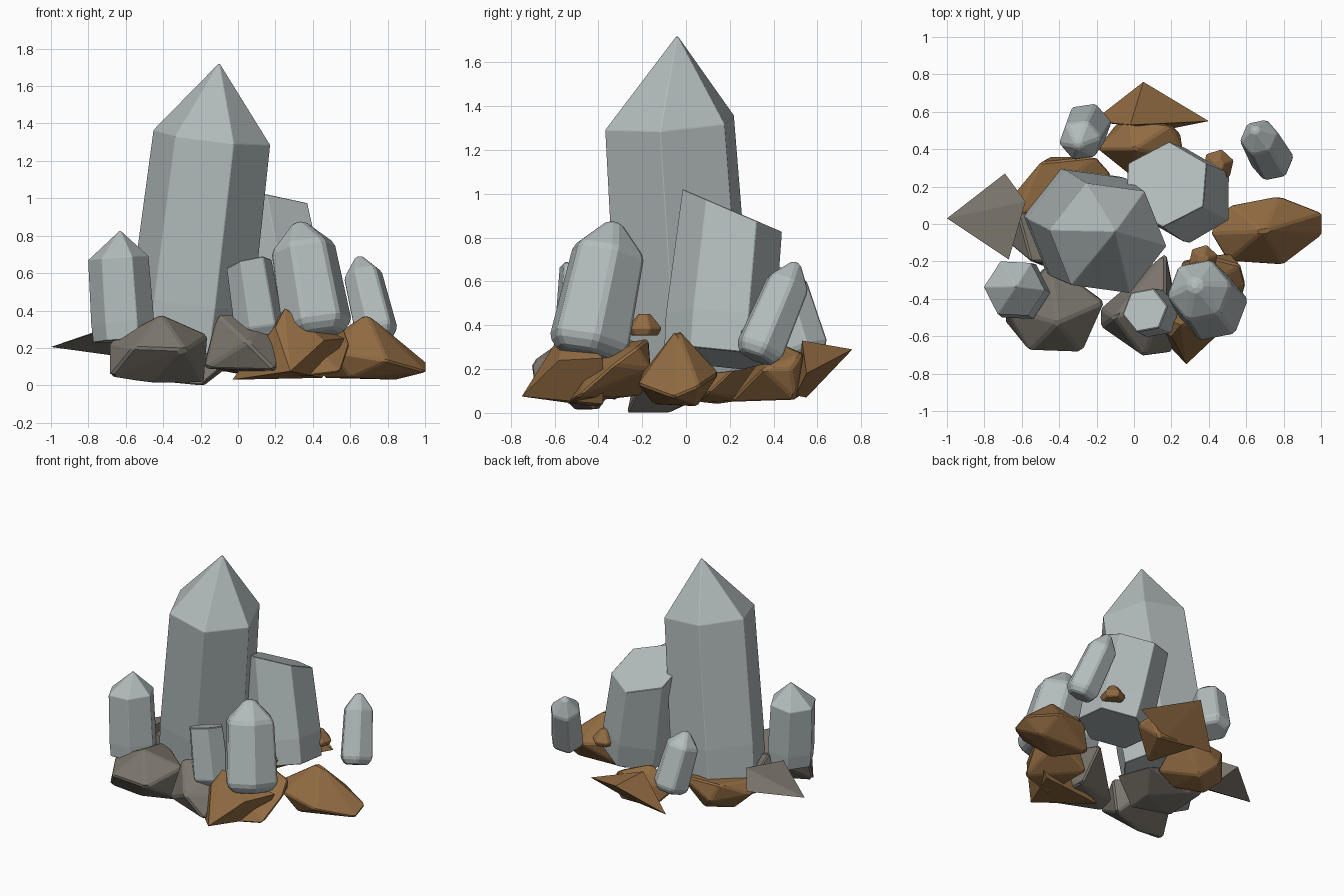
import bpy, bmesh, math
from mathutils import Vector


def material(name, rgb):
    m = bpy.data.materials.new(name)
    m.diffuse_color = (*rgb, 1)
    return m


CRYSTAL = material("silver crystal", (0.45, 0.50, 0.50))
BROWN = material("brown rock", (0.29, 0.15, 0.055))
GREY = material("grey rock", (0.20, 0.18, 0.15))


def solid(name, points, mat, bevel=0.0, cut=None):
    """Faceted convex solid around the points, optionally cut flat and bevelled."""
    bm = bmesh.new()
    for p in points:
        bm.verts.new(p)
    bmesh.ops.convex_hull(bm, input=bm.verts[:])
    loose = [v for v in bm.verts if not v.link_faces]
    bmesh.ops.delete(bm, geom=loose, context='VERTS')
    if cut:
        geom = bm.verts[:] + bm.edges[:] + bm.faces[:]
        bmesh.ops.bisect_plane(bm, geom=geom, plane_co=cut[0], plane_no=cut[1], clear_outer=True)
        rim = [e for e in bm.edges if e.is_boundary]
        bmesh.ops.holes_fill(bm, edges=rim, sides=0)
    bmesh.ops.dissolve_limit(bm, angle_limit=0.02, verts=bm.verts[:], edges=bm.edges[:])
    if bevel:
        bmesh.ops.bevel(bm, geom=bm.edges[:], offset=bevel, segments=1,
                        affect='EDGES', clamp_overlap=True)
    bmesh.ops.recalc_face_normals(bm, faces=bm.faces[:])
    me = bpy.data.meshes.new(name)
    bm.to_mesh(me)
    bm.free()
    me.materials.append(mat)
    ob = bpy.data.objects.new(name, me)
    bpy.context.collection.objects.link(ob)
    return ob


def crystal(name, base, top, radius, profile, spin, bevel, tip=None, cut=None):
    """Six-sided crystal along base -> top; profile holds (position, relative radius)."""
    base, axis = Vector(base), Vector(top) - Vector(base)
    turn = Vector((0, 0, 1)).rotation_difference(axis)
    points = [Vector(tip)] if tip else []
    for t, r in profile:
        for i in range(6):
            a = math.radians(spin + 60 * i)
            ring = Vector((math.cos(a), math.sin(a), 0)) * radius * r
            points.append(base + axis * t + turn @ ring)
    return solid(name, points, CRYSTAL, bevel, cut)


# Large sharp crystals
SHARP = [(0, 0.98), (0.22, 1.01), (1, 0.97)]
crystal("main_crystal", (-0.275, 0.0, 0.2), (-0.14, -0.075, 1.325), 0.328, SHARP, -8,
        0.003, tip=(-0.10, -0.04, 1.725))
crystal("left_crystal", (-0.61, -0.36, 0.24), (-0.64, -0.345, 0.68), 0.168, SHARP, -3,
        0.003, tip=(-0.63, -0.335, 0.83))
crystal("cut_crystal", (0.30, 0.14, 0.25), (0.13, 0.23, 1.13), 0.25,
        [(0, 0.97), (0.2, 1.01), (1, 0.92)], 30, 0.003,
        cut=((0.175, 0.21, 0.925), (0, 0.43, 1)))

# Small rounded crystals
BULLET = [(0, 0.74), (0.09, 1.02), (0.78, 0.92), (1, 0.2)]
STUB = [(0, 0.75), (0.1, 1.02), (1, 0.92)]
crystal("front_right_crystal", (0.43, -0.455, 0.265), (0.325, -0.325, 0.87), 0.194, BULLET, 10, 0.017)
crystal("back_right_crystal", (0.75, 0.32, 0.25), (0.645, 0.505, 0.685), 0.117, BULLET, 10, 0.011)
crystal("back_left_crystal", (-0.24, 0.54, 0.25), (-0.30, 0.42, 0.66), 0.128, BULLET, 10, 0.011)
crystal("front_stub_crystal", (0.12, -0.48, 0.26), (0.045, -0.457, 0.74), 0.133, STUB, 10, 0.006,
        cut=((0.055, -0.46, 0.65), (-0.24, 0.24, 1)))

# Grey rocks
solid("front_left_rock", [(-0.69, -0.45, 0.23), (-0.41, -0.53, 0.38), (-0.16, -0.42, 0.27),
      (-0.28, -0.69, 0.19), (-0.56, -0.68, 0.2), (-0.69, -0.52, 0.04), (-0.45, -0.5, 0.01),
      (-0.18, -0.4, 0.01), (-0.45, -0.2, 0.3)], GREY, 0.012)
solid("front_centre_rock", [(-0.18, -0.45, 0.12), (-0.11, -0.5, 0.38), (0.17, -0.4, 0.38),
      (0.24, -0.55, 0.22), (0.2, -0.69, 0.08), (0.05, -0.71, 0.23), (-0.18, -0.55, 0.09),
      (0.17, -0.15, 0.3), (0.2, -0.3, 0.06)], GREY, 0.012)
solid("middle_rock", [(-0.67, -0.1, 0.2), (-0.5, -0.22, 0.03), (-0.2, -0.27, 0.0),
      (-0.18, -0.08, 0.0), (-0.45, 0.05, 0.06), (-0.62, 0.06, 0.3), (-0.05, 0.1, 0.1),
      (-0.02, -0.2, 0.15), (-0.55, -0.2, 0.33)], GREY, 0.008)
solid("left_spike_rock", [(-1.0, 0.03, 0.205), (-0.69, 0.27, 0.26), (-0.67, -0.19, 0.31),
      (-0.58, 0.12, 0.35), (-0.6, 0.05, 0.15)], GREY)

# Brown rocks
solid("right_rock", [(0.41, -0.05, 0.2), (0.52, 0.1, 0.22), (0.69, -0.04, 0.385),
      (0.78, 0.15, 0.18), (1.01, 0.06, 0.12), (1.01, -0.06, 0.07), (0.8, -0.22, 0.13),
      (0.5, -0.2, 0.18), (0.45, 0.05, 0.04), (0.85, 0.05, 0.03), (0.6, -0.15, 0.04)],
      BROWN, 0.01)
solid("front_spike_rock", [(0.28, -0.75, 0.075), (0.25, -0.54, 0.41), (-0.03, -0.42, 0.03),
      (0.46, -0.58, 0.24), (0.45, -0.38, 0.04), (0.2, -0.6, 0.31), (0.57, -0.38, 0.25)], BROWN)
solid("under_front_rock", [(0.6, -0.33, 0.22), (0.55, -0.5, 0.07), (0.3, -0.55, 0.04),
      (0.25, -0.2, 0.08), (0.52, -0.16, 0.2), (0.38, -0.17, 0.34), (0.3, -0.4, 0.3),
      (0.57, -0.22, 0.3)], BROWN, 0.01)
solid("back_spike_rock", [(0.05, 0.76, 0.29), (0.40, 0.55, 0.18), (-0.22, 0.55, 0.07),
      (0.15, 0.5, 0.08), (-0.02, 0.53, 0.33)], BROWN)
solid("back_left_rock", [(-0.65, 0.15, 0.18), (-0.5, 0.33, 0.28), (-0.2, 0.36, 0.29),
      (-0.12, 0.27, 0.25), (-0.45, 0.36, 0.15), (-0.35, 0.28, 0.06), (-0.5, 0.14, 0.04),
      (-0.64, 0.02, 0.25), (-0.12, 0.1, 0.09), (-0.3, 0.05, 0.05)], BROWN, 0.01)
solid("back_rock", [(-0.2, 0.4, 0.2), (-0.02, 0.56, 0.26), (0.2, 0.53, 0.27),
      (0.27, 0.35, 0.2), (0.0, 0.4, 0.33), (-0.1, 0.53, 0.08), (0.2, 0.5, 0.06),
      (0.05, 0.2, 0.05), (0.25, 0.48, 0.2)], BROWN, 0.01)

# Pebbles tucked against the crystals: hexagonal middle with smaller caps
for name, x, y, z, s in (("back_pebble", 0.45, 0.315, 0.375, 0.088),
                         ("front_pebble", 0.37, -0.19, 0.395, 0.082)):
    ring = [(math.cos(i * math.pi / 3 + 0.3), math.sin(i * math.pi / 3 + 0.3)) for i in range(6)]
    solid(name, [(x + c * s * r, y + d * s * r, z + s * h)
                 for h, r in ((-0.5, 0.8), (-0.1, 1), (0.7, 0.35)) for c, d in ring], BROWN, 0.005)
